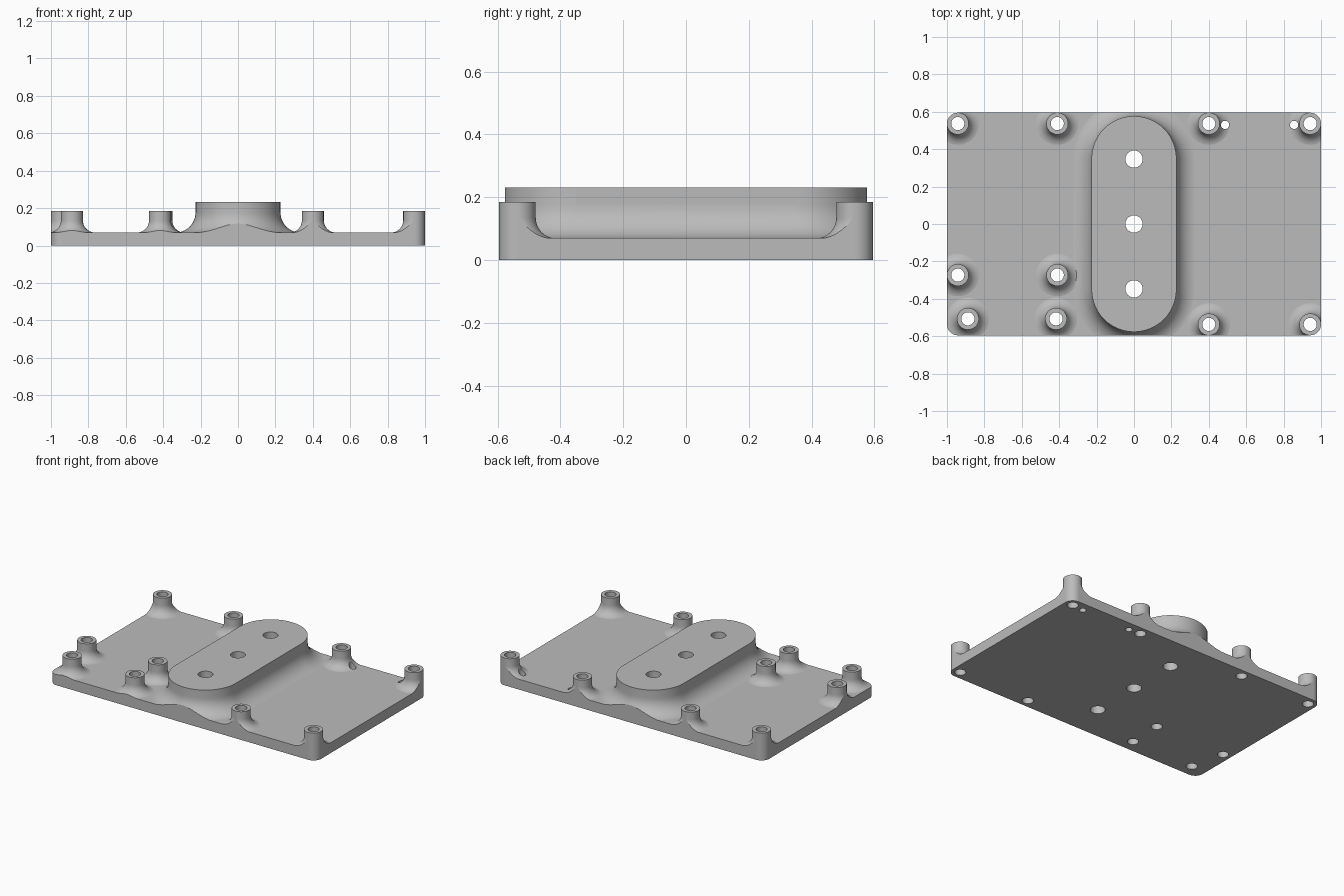
import bpy, bmesh, math

old = bpy.data.objects.get("Cube")
if old:
    bpy.data.objects.remove(old, do_unlink=True)

HX, HY = 1.0, 0.595          # half size of the plate
PLATE_Z, POST_Z, BOSS_Z = 0.07, 0.185, 0.232
CORNER = 0.058

grey = bpy.data.materials.new("plain grey")
grey.use_nodes = True
colour = (0.5, 0.5, 0.5, 1)
grey.diffuse_color = colour
grey.node_tree.nodes["Principled BSDF"].inputs["Base Color"].default_value = colour


def rounded(hx, hy, r, seg=12):
    """Outline of a rectangle with corner centres at +-hx, +-hy and radius r."""
    pts = []
    for q, (sx, sy) in enumerate([(1, 1), (-1, 1), (-1, -1), (1, -1)]):
        for i in range(seg + 1):
            a = (q + i / seg) * math.pi / 2
            p = (sx * hx + r * math.cos(a), sy * hy + r * math.sin(a))
            if not pts or math.dist(p, pts[-1]) > 1e-6:
                pts.append(p)
    if math.dist(pts[0], pts[-1]) < 1e-6:
        pts.pop()
    return pts


def loft(name, levels, centre=(0, 0), hx=0, hy=0):
    """Closed solid through rounded outlines given as (radius, z) levels."""
    bm = bmesh.new()
    rings = [[bm.verts.new((centre[0] + x, centre[1] + y, z))
              for x, y in rounded(hx, hy, r)] for r, z in levels]
    n = len(rings[0])
    for a, b in zip(rings, rings[1:]):
        for i in range(n):
            j = (i + 1) % n
            bm.faces.new((a[i], a[j], b[j], b[i]))
    bm.faces.new(rings[0][::-1])
    bm.faces.new(rings[-1])
    mesh = bpy.data.meshes.new(name)
    bm.to_mesh(mesh)
    bm.free()
    mesh.materials.append(grey)
    ob = bpy.data.objects.new(name, mesh)
    bpy.context.scene.collection.objects.link(ob)
    return ob


def flared(name, r, fillet, top, centre=(0, 0), hy=0):
    """Upright boss with a concave fillet at its foot."""
    z0 = PLATE_Z - 0.001
    levels = [(r + fillet, 0.02)]
    for i in range(11):
        a = i / 10 * math.pi / 2
        levels.append((r + fillet * (1 - math.sin(a)), z0 + fillet * (1 - math.cos(a))))
    levels.append((r, top))
    return loft(name, levels, centre, 0, hy)


def combine(target, tool, operation):
    mod = target.modifiers.new(operation.title(), "BOOLEAN")
    mod.operation, mod.solver, mod.object = operation, "EXACT", tool
    tool.hide_render = True
    bpy.context.view_layer.objects.active = target
    bpy.ops.object.modifier_apply(modifier=mod.name)
    bpy.data.objects.remove(tool, do_unlink=True)


# Oversized slab, trimmed to the plate outline further down
plate = loft("mounting_plate", [(0.3, 0), (0.3, PLATE_Z)], (0, 0), HX, HY)

# Raised oblong boss in the middle
combine(plate, flared("centre_boss", 0.227, 0.108, BOSS_Z, (0, 0), 0.35), "UNION")

# Screw posts
EX, EY = HX - CORNER, HY - CORNER
posts = [(-EX, EY), (-0.41, EY), (0.4, EY), (EX, EY), (0.4, -EY), (EX, -EY),
         (-EX, -0.273), (-0.41, -0.273), (-0.888, -0.507), (-0.417, -0.507)]
for p in posts:
    combine(plate, flared("screw_post", CORNER + 0.0005, 0.066, POST_Z, p), "UNION")

# Trim everything to the rounded plate outline
combine(plate, loft("outline", [(CORNER, -0.1), (CORNER, 0.5)], (0, 0), EX, EY), "INTERSECT")

# Through holes: posts, boss, and two small pin holes
holes = [(p, 0.035) for p in posts]
holes += [((0, y), 0.046) for y in (-0.347, 0, 0.347)]
holes += [((x, 0.53), 0.022) for x in (0.487, 0.856)]
for p, r in holes:
    combine(plate, loft("hole", [(r, -0.1), (r, 0.5)], p), "DIFFERENCE")

# Smooth curved faces, keep the flat ones flat
bpy.ops.object.select_all(action="DESELECT")
plate.select_set(True)
bpy.context.view_layer.objects.active = plate
bpy.ops.object.shade_smooth_by_angle(angle=math.radians(30))
for f in plate.data.polygons:
    if max(abs(c) for c in f.normal) > 0.9995:
        f.use_smooth = False
